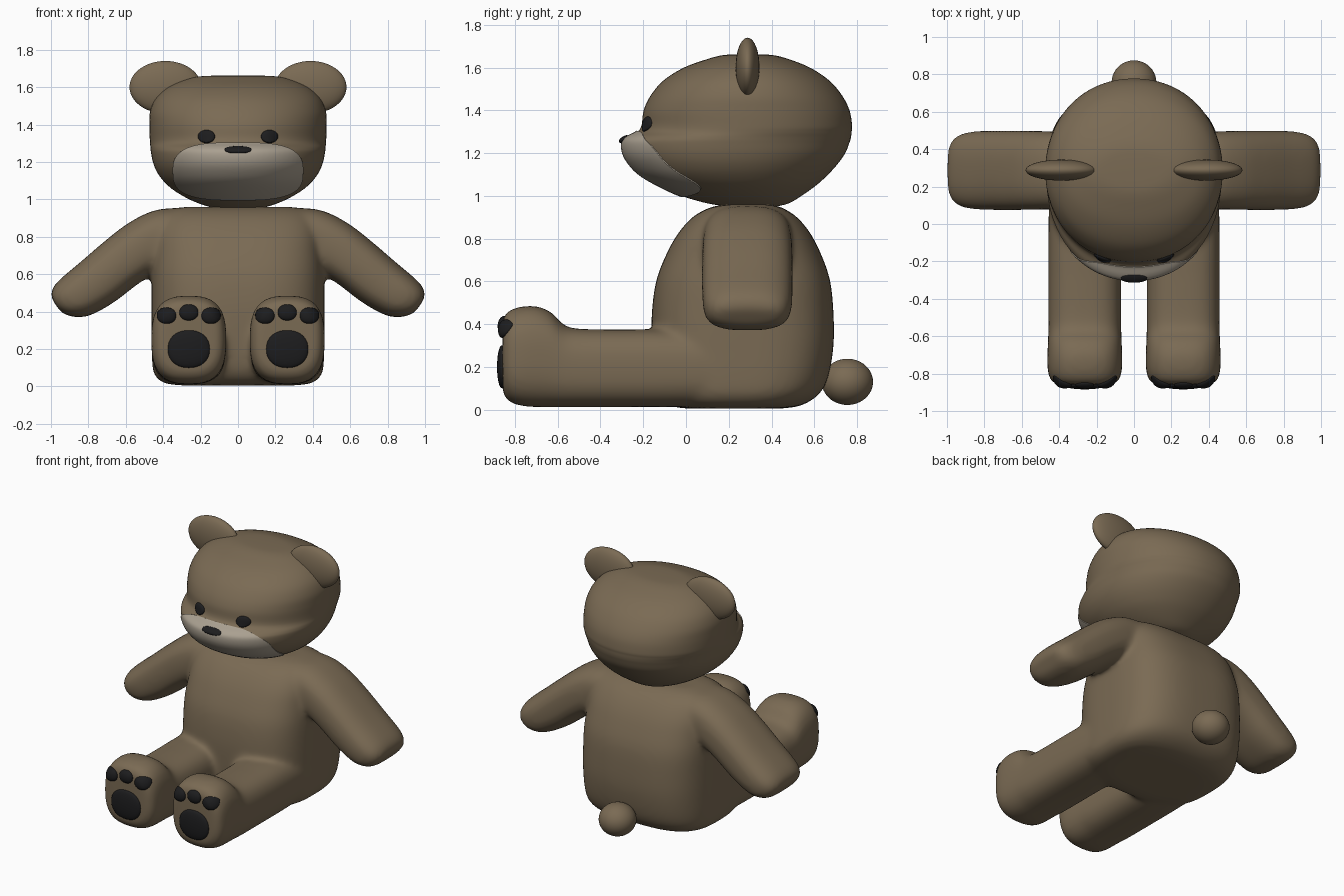
import bpy, bmesh
from math import cos, sin, pi, radians, sqrt
from mathutils import Vector
from mathutils.bvhtree import BVHTree

if "Cube" in bpy.data.objects:
    bpy.data.objects.remove(bpy.data.objects["Cube"])


def material(name, rgb):
    m = bpy.data.materials.new(name)
    m.diffuse_color = (*rgb, 1)
    m.use_nodes = True
    m.node_tree.nodes["Principled BSDF"].inputs["Base Color"].default_value = m.diffuse_color
    return m


FUR = material("brown_fur", (0.195, 0.145, 0.088))
PALE = material("pale_fur", (0.40, 0.35, 0.28))
DARK = material("dark", (0.012, 0.012, 0.013))


def finish(bm, name, mat):
    bmesh.ops.recalc_face_normals(bm, faces=bm.faces)
    me = bpy.data.meshes.new(name)
    bm.to_mesh(me)
    bm.free()
    me.materials.append(mat)
    me.shade_smooth()
    ob = bpy.data.objects.new(name, me)
    bpy.context.collection.objects.link(ob)
    return ob


def resample(rows, steps=5):
    """Smooth curve through rows of section parameters."""
    out = []
    for i in range(len(rows) - 1):
        a, b = rows[max(i - 1, 0)], rows[i]
        c, d = rows[i + 1], rows[min(i + 2, len(rows) - 1)]
        for s in range(steps):
            t = s / steps
            out.append([0.5 * (2*q + (r-p)*t + (2*p-5*q+4*r-s4)*t*t + (3*q-p-3*r+s4)*t**3)
                        for p, q, r, s4 in zip(a, b, c, d)])
    return out + [rows[-1]]


def superellipse(i, n, power):
    a = 2 * pi * i / n
    f = lambda v: (1 if v >= 0 else -1) * abs(v) ** (2 / power)
    return f(cos(a)), f(sin(a))


def loft(bm, sections, power, n=72):
    """Skin closed sections given as (centre, half axis u, half axis v)."""
    rings = []
    for c, u, v in sections:
        ring = []
        for i in range(n):
            a, b = superellipse(i, n, power)
            ring.append(bm.verts.new(Vector(c) + Vector(u) * a + Vector(v) * b))
        rings.append(ring)
    for r, s in zip(rings, rings[1:]):
        for i in range(n):
            j = (i + 1) % n
            bm.faces.new((r[i], r[j], s[j], s[i]))
    bm.faces.new(rings[0])
    bm.faces.new(rings[-1])


def upright(rows):
    """Rows (z, half width, front y, back y) to sections."""
    return [((0, (a + b) / 2, z), (w, 0, 0), (0, (b - a) / 2, 0))
            for z, w, a, b in resample(rows)]


# Body: torso, legs and arms fused into one soft skin
bm = bmesh.new()
torso = [(.005, .30, .0, .45), (.02, .40, -.08, .54), (.07, .45, -.13, .62),
         (.15, .46, -.15, .665), (.3, .462, -.16, .69), (.45, .462, -.16, .69),
         (.6, .46, -.14, .675), (.72, .45, -.095, .635), (.82, .44, -.04, .585),
         (.9, .41, .03, .52), (.945, .36, .11, .45), (.96, .28, .18, .4)]
loft(bm, upright(torso), 3)
# Leg rows: y, half width, bottom z, top z
leg = [(.3, .19, .02, .36), (-.1, .195, .012, .375), (-.3, .195, .012, .375),
       (-.5, .195, .012, .378), (-.57, .195, .012, .395), (-.63, .197, .012, .455),
       (-.7, .2, .012, .484), (-.77, .2, .018, .482), (-.82, .19, .033, .467),
       (-.848, .17, .06, .445), (-.858, .14, .09, .41)]
# Arm rows: x, z, slope in degrees, half thickness, half depth
arm = [(.2, .80, 0, .15, .20), (.38, .797, -12, .155, .205), (.5, .748, -30, .152, .21),
       (.62, .665, -38, .145, .212), (.75, .56, -38, .14, .212), (.86, .485, -36, .127, .207),
       (.92, .457, -34, .105, .192), (.957, .443, -34, .075, .167), (.975, .437, -34, .045, .13)]
for side in (-1, 1):
    loft(bm, [((side * .263, y, (a + b) / 2), (w, 0, 0), (0, 0, (b - a) / 2))
              for y, w, a, b in resample(leg)], 2.8)
    loft(bm, [((side * x, .287, z), (0, d, 0),
               (-side * sin(radians(s)) * t, 0, cos(radians(s)) * t))
              for x, z, s, t, d in resample(arm)], 2.7)
body = finish(bm, "body", FUR)
fuse = body.modifiers.new("fuse", 'REMESH')
fuse.mode = 'VOXEL'
fuse.voxel_size = 0.015
fuse.use_smooth_shade = True
soften = body.modifiers.new("soften", 'SMOOTH')
soften.factor = 0.5
soften.iterations = 20

# Head, with the snout swelling in its front profile
bm = bmesh.new()
skull = [(.950, .10, .2, .42), (.965, .17, .1, .48), (1.0, .26, -.02, .54),
         (1.05, .345, -.13, .61), (1.1, .40, -.215, .665), (1.15, .435, -.265, .71),
         (1.2, .455, -.293, .745), (1.25, .465, -.297, .765), (1.275, .468, -.275, .772),
         (1.30, .47, -.228, .775), (1.33, .472, -.208, .777), (1.4, .474, -.198, .765),
         (1.47, .47, -.165, .73), (1.54, .44, -.105, .67), (1.6, .375, -.01, .58),
         (1.64, .285, .1, .48), (1.658, .2, .17, .41), (1.662, .1, .23, .35)]
loft(bm, upright(skull), 2.1, 96)
head = finish(bm, "head", FUR)


# Ears and tail
def ball(name, centre, size):
    bm = bmesh.new()
    bmesh.ops.create_uvsphere(bm, u_segments=40, v_segments=24, radius=1)
    bmesh.ops.scale(bm, vec=size, verts=bm.verts)
    bmesh.ops.translate(bm, vec=centre, verts=bm.verts)
    return finish(bm, name, FUR)


for side, label in ((-1, "left"), (1, "right")):
    ball(label + "_ear", (side * .388, .288, 1.6), (.192, .056, .14))
ball("tail", (0, .755, .13), (.12, .12, .108))

# Surface patches, laid on a part from the front
bpy.context.view_layer.update()
deps = bpy.context.evaluated_depsgraph_get()
TREES = {ob.name: BVHTree.FromObject(ob, deps) for ob in (head, body)}


def patch(name, part, mat, x, z, hx, hz, bulge, power=2.0, lift=.004, rings=8, n=40):
    tree = TREES[part.name]
    bm = bmesh.new()

    def place(a, b, r, up):
        start = Vector((x + hx * a * r, -2, z + hz * b * r))
        hit, normal, _, _ = tree.ray_cast(start, Vector((0, 1, 0)))
        if hit is None:
            hit, normal, _, _ = tree.find_nearest(Vector((start.x, -.2, start.z)))
        out = Vector((0, -bulge * sqrt(max(0, 1 - r * r)), 0))
        return bm.verts.new(hit + normal * up + out)

    middle = place(0, 0, 0, lift)
    radii = [(sin(pi / 2 * k / rings), lift) for k in range(1, rings + 1)] + [(1, -.012)]
    prev = None
    for r, up in radii:
        ring = [place(*superellipse(i, n, power), r, up) for i in range(n)]
        for i in range(n):
            j = (i + 1) % n
            if prev:
                bm.faces.new((prev[i], prev[j], ring[j], ring[i]))
            else:
                bm.faces.new((middle, ring[i], ring[j]))
        prev = ring
    return finish(bm, name, mat)


# Face
patch("muzzle", head, PALE, 0, 1.15, .345, .15, 0, 3, .006, 32, 96)
patch("nose", head, DARK, 0, 1.262, .07, .016, .012, 2.4, .008)
for side, label in ((-1, "left"), (1, "right")):
    patch(label + "_eye", head, DARK, side * .168, 1.336, .045, .035, .016)
    # Paw pads
    patch(label + "_sole_pad", body, DARK, side * .263, .2, .112, .1, .022, 2.2)
    for k, (dx, z) in enumerate(((-.118, .378), (0, .395), (.118, .378))):
        patch(f"{label}_toe_pad_{k + 1}", body, DARK, side * .263 + dx, z, .05, .042, .02, 2.2)
